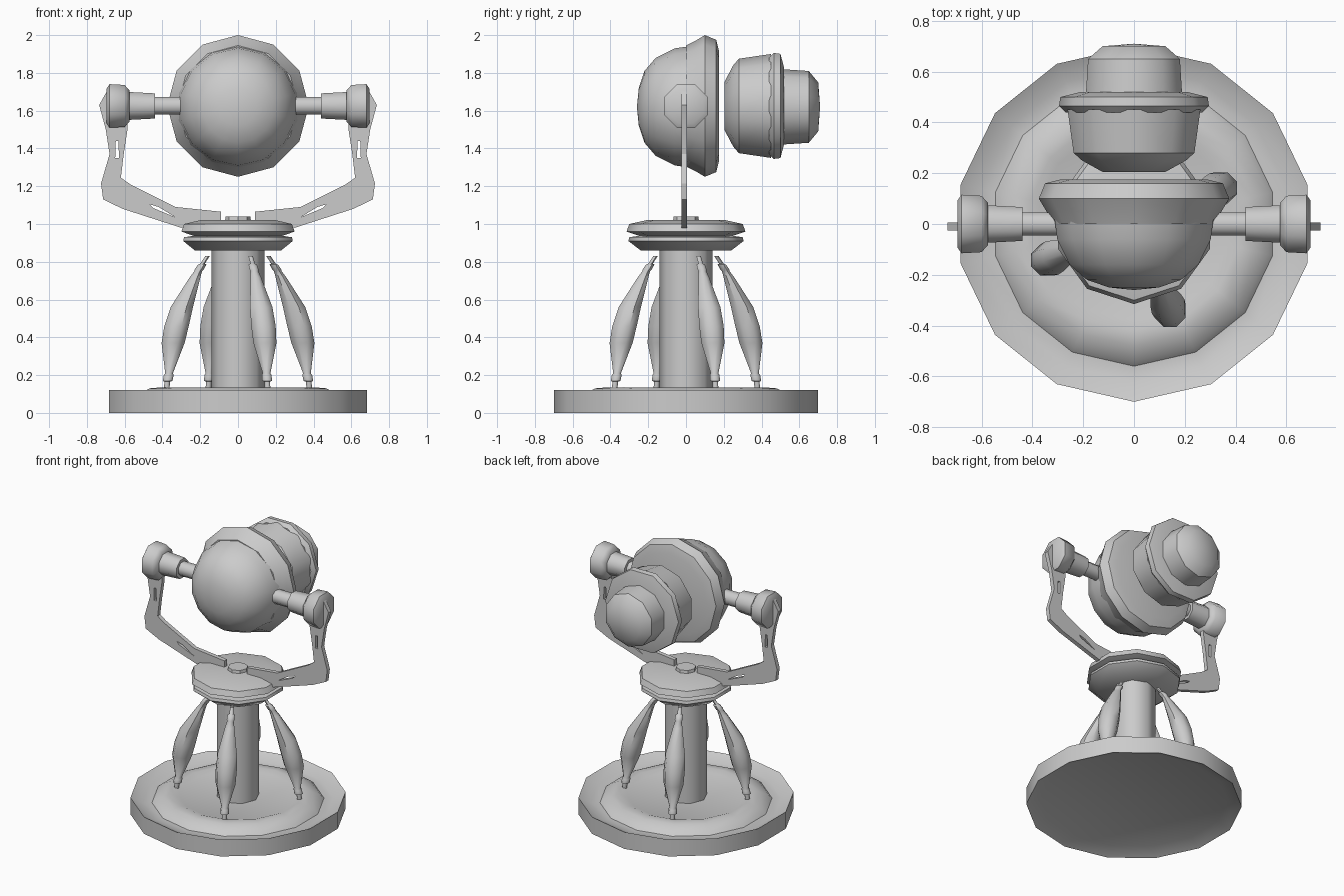
import bpy, bmesh
from math import radians, sin, cos, tau
from mathutils import Vector, Matrix

if "Cube" in bpy.data.objects:
    bpy.data.objects.remove(bpy.data.objects["Cube"])

grey = bpy.data.materials.new("light grey")
grey.use_nodes = True
colour = (0.6, 0.6, 0.6, 1)
grey.diffuse_color = colour
grey.node_tree.nodes["Principled BSDF"].inputs["Base Color"].default_value = colour


def finish(obj, angle):
    bpy.ops.object.select_all(action="DESELECT")
    obj.select_set(True)
    bpy.context.view_layer.objects.active = obj
    bpy.ops.object.shade_smooth_by_angle(angle=radians(angle))


def lathe(name, profile, sides, axis="Z", at=(0, 0, 0), turn=0, angle=35):
    """Spin (radius, height, optional sideways shift) rings about an axis."""
    bm = bmesh.new()
    rings = []
    for r, h, *shift in profile:
        s = shift[0] if shift else 0
        ring = []
        for i in range(sides if r else 1):
            a = radians(turn) + tau * i / sides
            u, v = r * cos(a) + s, r * sin(a)
            p = {"X": (h, u, v), "Y": (u, h, v), "Z": (u, v, h)}[axis]
            ring.append(bm.verts.new(Vector(p) + Vector(at)))
        rings.append(ring)
    for lo, hi in zip(rings, rings[1:]):
        for i in range(sides):
            j = (i + 1) % sides
            if len(lo) == 1:
                bm.faces.new((lo[0], hi[j], hi[i]))
            elif len(hi) == 1:
                bm.faces.new((lo[i], lo[j], hi[0]))
            else:
                bm.faces.new((lo[i], lo[j], hi[j], hi[i]))
    for ring in (rings[0], rings[-1]):
        if len(ring) > 1:
            bm.faces.new(ring)
    bmesh.ops.recalc_face_normals(bm, faces=bm.faces)
    mesh = bpy.data.meshes.new(name)
    bm.to_mesh(mesh)
    bm.free()
    mesh.materials.append(grey)
    obj = bpy.data.objects.new(name, mesh)
    bpy.context.collection.objects.link(obj)
    finish(obj, angle)
    return obj


def plate(name, outlines, thickness, side):
    """Flat plate in the xz plane; outlines after the first are slots."""
    curve = bpy.data.curves.new(name, "CURVE")
    curve.dimensions = "2D"
    curve.fill_mode = "BOTH"
    curve.extrude = thickness / 2
    for pts in outlines:
        spline = curve.splines.new("POLY")
        spline.points.add(len(pts) - 1)
        for point, (x, z) in zip(spline.points, pts):
            point.co = (side * x, z, 0, 1)
        spline.use_cyclic_u = True
    curve.materials.append(grey)
    obj = bpy.data.objects.new(name, curve)
    bpy.context.collection.objects.link(obj)
    obj.matrix_world = Matrix.Translation((0, -0.01, 0)) @ Matrix.Rotation(radians(90), 4, "X")
    bpy.ops.object.select_all(action="DESELECT")
    obj.select_set(True)
    bpy.context.view_layer.objects.active = obj
    bpy.ops.object.convert(target="MESH")
    finish(bpy.context.object, 20)


# Dished base with raised inner ring
lathe("base", [(0, 0.04), (0.61, 0.04), (0.70, 0), (0.70, 0.12), (0.62, 0.08), (0.56, 0.08),
               (0.54, 0.10), (0.48, 0.13), (0.42, 0.135), (0.38, 0.12), (0, 0.12)], 14, turn=90)

# Column and stacked collars
lathe("column", [(0.14, 0.12), (0.14, 0.87)], 8, turn=0, angle=46)
lathe("lower_collar", [(0, 0.86), (0.24, 0.86), (0.305, 0.91), (0.30, 0.93), (0.23, 0.94), (0, 0.94)],
      10, turn=90, angle=40)
lathe("upper_collar", [(0, 0.935), (0.24, 0.935), (0.315, 0.96), (0.30, 1.0), (0.21, 1.02), (0, 1.02)],
      10, turn=90, angle=40)
lathe("collar_knob", [(0.07, 1.01), (0.065, 1.04), (0, 1.04)], 8)

# Four bowed spindle legs
leg = [(0.016, 0.12, 0.41), (0.016, 0.165, 0.405), (0.028, 0.17, 0.403), (0.028, 0.20, 0.397),
       (0.022, 0.21, 0.395), (0.066, 0.37, 0.372), (0.070, 0.46, 0.352), (0.064, 0.56, 0.322),
       (0.030, 0.72, 0.245), (0.022, 0.75, 0.228), (0.026, 0.76, 0.222), (0.024, 0.785, 0.205),
       (0.013, 0.79, 0.203), (0.013, 0.83, 0.175)]
for i in range(4):
    obj = lathe(f"leg_{i + 1}", leg, 8, angle=46)
    obj.rotation_euler.z = radians(22.5 + 90 * i)

# Yoke arms, wheels and axles on both sides
arm = [(0.09, 1.01), (0.33, 0.98), (0.61, 1.08), (0.714, 1.13), (0.725, 1.215), (0.68, 1.37),
       (0.70, 1.5), (0.735, 1.63), (0.69, 1.71), (0.59, 1.71), (0.585, 1.5), (0.605, 1.37),
       (0.62, 1.245), (0.57, 1.21), (0.33, 1.09), (0.09, 1.065)]
arm[1] = (0.30, 0.98)
upper_slot = [(0.63, 1.35), (0.65, 1.35), (0.647, 1.44), (0.633, 1.44)]
lower_slot = [(0.33, 1.035), (0.45, 1.085), (0.47, 1.105), (0.42, 1.09)]
for name, s in (("left", 1), ("right", -1)):
    plate(name + "_arm", [arm, upper_slot, lower_slot], 0.03, s)
    wheel = [(0, 0.58), (0.09, 0.575), (0.12, 0.60), (0.125, 0.68), (0.10, 0.695), (0, 0.695)]
    axle = [(0.05, 0.30), (0.05, 0.44), (0.072, 0.44), (0.08, 0.58)]
    for part, profile in (("wheel", wheel), ("axle", axle)):
        lathe(f"{name}_{part}", [(r, s * x) for r, x in profile], 8, "X", (0, 0, 1.625),
              turn=22.5, angle=46)

# Domed head with rear rim
lathe("head_dome", [(0, -0.26), (0.10, -0.25), (0.19, -0.22), (0.26, -0.16), (0.31, -0.06),
                    (0.325, 0.05), (0, 0.05)], 14, "Y", (0, 0, 1.62), turn=90)
lathe("head_rim", [(0, 0.0), (0.32, 0.0), (0.345, 0.05), (0.375, 0.10), (0.35, 0.16),
                   (0.29, 0.175), (0, 0.175)], 12, "Y", (0, 0, 1.625), turn=90)

# Rear drum, flange and cap
lathe("rear_drum", [(0, 0.205), (0.13, 0.205), (0.215, 0.25), (0.25, 0.28), (0.275, 0.45),
                    (0, 0.45)], 10, "Y", (0, 0, 1.625), turn=18, angle=40)
lathe("rear_flange", [(0, 0.44), (0.27, 0.44), (0.295, 0.465), (0.29, 0.50), (0.21, 0.52),
                      (0, 0.52)], 10, "Y", (0, 0, 1.625), turn=0, angle=40)
lathe("rear_cap", [(0.20, 0.50), (0.19, 0.65), (0.13, 0.70), (0, 0.71)], 10, "Y",
      (0, 0, 1.62), turn=18, angle=40)
